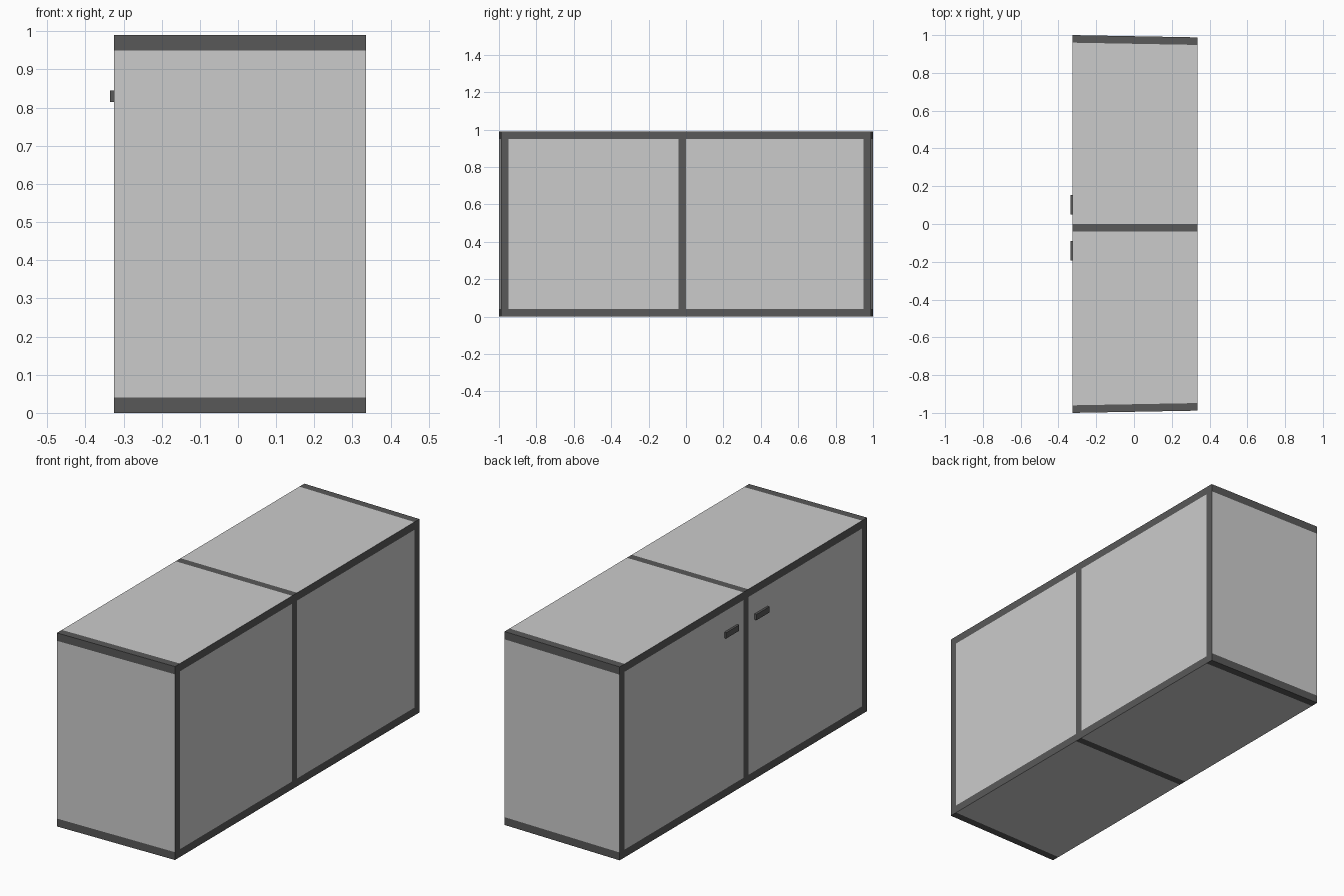
import bpy, bmesh
from mathutils import Vector

if "Cube" in bpy.data.objects:
    bpy.data.objects.remove(bpy.data.objects["Cube"])

X0, X1 = -0.325, 0.335      # door side, back side
H, T = 0.99, 0.04           # height, frame width
TAPER = 0.012               # ends pull in slightly toward the back
MID = -0.02                 # centre of the divider


def material(name, v):
    m = bpy.data.materials.new(name)
    m.diffuse_color = (v, v, v, 1)
    m.use_nodes = True
    m.node_tree.nodes["Principled BSDF"].inputs["Base Color"].default_value = m.diffuse_color
    return m


dark = material("dark_trim", 0.1)
light = material("grey_panel", 0.8)


def box(bm, lo, hi):
    bmesh.ops.create_cube(bm, size=1)
    for v in bm.verts:
        v.co = Vector([(a + b) / 2 + c * (b - a) for a, b, c in zip(lo, hi, v.co)])


def finish(bm, name, mats):
    me = bpy.data.meshes.new(name)
    bm.to_mesh(me)
    bm.free()
    for m in mats:
        me.materials.append(m)
    ob = bpy.data.objects.new(name, me)
    bpy.context.collection.objects.link(ob)
    return ob


# Cabinet body: box with flush trim strips cut into its faces
bm = bmesh.new()
box(bm, (X0, -1, 0), (X1, 1, H))
cuts = [((0, y, 0), (0, 1, 0)) for y in (-1 + T, MID - T / 2, MID + T / 2, 1 - T)]
cuts += [((0, 0, z), (0, 0, 1)) for z in (T, H - T)]
for co, no in cuts:
    bmesh.ops.bisect_plane(bm, geom=bm.verts[:] + bm.edges[:] + bm.faces[:],
                           plane_co=co, plane_no=no)

# Dark trim: top and bottom bands, end strips and divider
for f in bm.faces:
    c, n = f.calc_center_median(), f.normal
    y_band = abs(c.y) > 1 - T or abs(c.y - MID) < T / 2
    z_band = c.z < T or c.z > H - T
    f.material_index = int((y_band and abs(n.y) < 0.5) or (z_band and abs(n.z) < 0.5))

# Taper the ends toward the back
for v in bm.verts:
    if v.co.x > 0 and abs(v.co.y) > 0.9:
        v.co.y -= TAPER if v.co.y > 0 else -TAPER
finish(bm, "cabinet_body", [light, dark])

# Door handles, mirrored about the divider
for side, s in (("left", 1), ("right", -1)):
    bm = bmesh.new()
    y = MID + s * 0.1225
    box(bm, (X0 - 0.011, y - 0.052, 0.815), (X0, y + 0.052, 0.845))
    finish(bm, side + "_door_handle", [dark])
